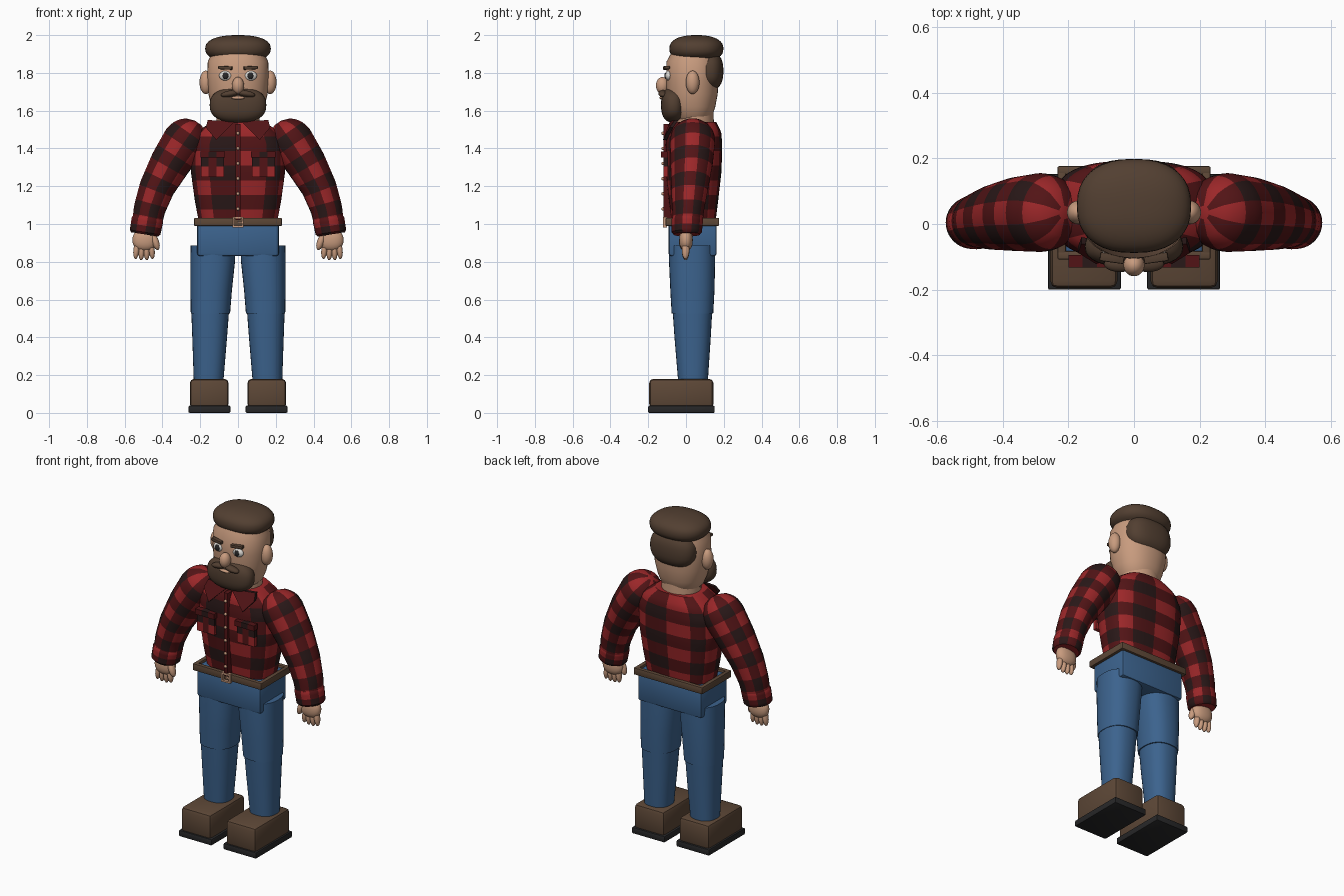
import bpy, bmesh, math
from mathutils import Vector, Euler

if "Cube" in bpy.data.objects:
    bpy.data.objects.remove(bpy.data.objects["Cube"])


def material(name, rgb):
    m = bpy.data.materials.new(name)
    m.diffuse_color = (*rgb, 1)
    m.use_nodes = True
    m.node_tree.nodes["Principled BSDF"].inputs["Base Color"].default_value = m.diffuse_color
    return m


RED = material("bright red", (0.33, 0.02, 0.022))
DARK = material("dark red", (0.085, 0.007, 0.008))
BLACK = material("check black", (0.022, 0.009, 0.009))
DENIM = material("denim blue", (0.045, 0.125, 0.27))
HAIR = material("hair brown", (0.085, 0.05, 0.031))
LEATHER = material("leather brown", (0.11, 0.064, 0.038))
SKIN = material("skin", (0.58, 0.33, 0.21))
SOLE = material("sole black", (0.02, 0.02, 0.021))
WHITE = material("eye white", (0.72, 0.70, 0.66))
PLAID = [RED, DARK, BLACK]


def finish(name, bm, mats, angle=40):
    bmesh.ops.recalc_face_normals(bm, faces=bm.faces)
    me = bpy.data.meshes.new(name)
    bm.to_mesh(me)
    bm.free()
    for m in mats:
        me.materials.append(m)
    ob = bpy.data.objects.new(name, me)
    bpy.context.collection.objects.link(ob)
    bpy.ops.object.select_all(action='DESELECT')
    ob.select_set(True)
    bpy.context.view_layer.objects.active = ob
    bpy.ops.object.shade_smooth_by_angle(angle=math.radians(angle))
    return ob


def spow(v, e):
    return math.copysign(abs(v) ** e, v)


def resample(keys, steps):
    """Even spacing along the path through the ring centres."""
    d = [0]
    for a, b in zip(keys, keys[1:]):
        d.append(d[-1] + (Vector(b[:3]) - Vector(a[:3])).length)
    out, k = [], 0
    for i in range(steps + 1):
        t = d[-1] * i / steps
        while k < len(d) - 2 and t > d[k + 1]:
            k += 1
        f = (t - d[k]) / (d[k + 1] - d[k])
        out.append([p + (q - p) * f for p, q in zip(keys[k], keys[k + 1])])
    return out


def loft(name, keys, mats, n=32, e=1.0, steps=0, check=None, s=1, angle=40):
    """Rings (x, y, z, half width, half depth, tilt in degrees), s mirrors in x."""
    rings = resample(keys, steps) if steps else keys
    bm = bmesh.new()
    loops = []
    for x, y, z, ra, rb, tilt in rings:
        t, loop = math.radians(tilt), []
        for j in range(n):
            a = 2 * math.pi * j / n - math.pi / 2
            c, q = ra * spow(math.cos(a), e), rb * spow(math.sin(a), e)
            loop.append(bm.verts.new((s * (x + c * math.cos(t)), y + q, z + c * math.sin(t))))
        loops.append(loop)
    for i, (l0, l1) in enumerate(zip(loops, loops[1:])):
        for j in range(n):
            f = bm.faces.new((l0[j], l0[(j + 1) % n], l1[(j + 1) % n], l1[j]))
            if check:  # woven plaid: red, dark red, black where bands cross
                f.material_index = (i // check[0]) % 2 + (j // check[1]) % 2
    bm.faces.new(loops[0])
    bm.faces.new(loops[-1])
    return finish(name, bm, mats, angle)


def ball(name, c, r, mat, rot=(0, 0, 0), e=1.0, seg=28):
    bm = bmesh.new()
    bmesh.ops.create_uvsphere(bm, u_segments=seg, v_segments=seg // 2 + 2, radius=1)
    R = Euler([math.radians(a) for a in rot]).to_matrix()
    for v in bm.verts:
        v.co = R @ Vector([spow(v.co[k], e) * r[k] for k in range(3)]) + Vector(c)
    return finish(name, bm, [mat], 60)


def box(name, lo, hi, mat, bevel=0.0, rot=(0, 0, 0), segs=2):
    bm = bmesh.new()
    bmesh.ops.create_cube(bm, size=1)
    c, d = (Vector(lo) + Vector(hi)) / 2, Vector(hi) - Vector(lo)
    for v in bm.verts:
        v.co = Vector([v.co[k] * d[k] for k in range(3)])
    if bevel:
        bmesh.ops.bevel(bm, geom=bm.edges[:], offset=bevel, segments=segs, affect='EDGES', profile=0.5)
    R = Euler([math.radians(a) for a in rot]).to_matrix()
    for v in bm.verts:
        v.co = R @ v.co + c
    return finish(name, bm, [mat], 30)


def side_box(name, s, x0, x1, y0, y1, z0, z1, mat, bevel=0.0, rot=(0, 0, 0)):
    return box(name, (min(s * x0, s * x1), y0, z0), (max(s * x0, s * x1), y1, z1), mat, bevel, rot)


# Shirt body
loft("shirt_body", [(0, .04, 1.0, .205, .115, 0), (0, .04, 1.12, .228, .13, 0),
                    (0, .04, 1.28, .25, .148, 0), (0, .042, 1.42, .25, .15, 0),
                    (0, .044, 1.49, .215, .142, 0), (0, .045, 1.54, .14, .115, 0)],
     PLAID, n=72, e=0.72, steps=28, check=(4, 6))
# Neck and head
loft("neck", [(0, .045, 1.48, .115, .105, 0), (0, .045, 1.6, .115, .1, 0)], [SKIN])
loft("head", [(0, .035, 1.55, .10, .085, 0), (0, .035, 1.575, .122, .105, 0),
              (0, .033, 1.62, .14, .122, 0), (0, .033, 1.69, .157, .135, 0),
              (0, .033, 1.77, .163, .138, 0), (0, .035, 1.86, .16, .138, 0),
              (0, .04, 1.92, .13, .11, 0)], [SKIN], e=0.9, n=40)
# Hair, beard and moustache
ball("top_hair", (0, .055, 1.928), (.174, .143, .072), HAIR, e=0.85, seg=36)
ball("back_hair", (0, .115, 1.81), (.145, .083, .105), HAIR, e=0.8)
ball("beard", (0, -.068, 1.63), (.15, .064, .093), HAIR, e=0.82, seg=32)
ball("lower_lip", (0, -.128, 1.668), (.035, .012, .009), SKIN)
ball("nose", (0, -.125, 1.733), (.032, .034, .045), SKIN)

for s, side in ((-1, "left"), (1, "right")):
    # Face details
    ball(side + "_moustache", (s * .042, -.122, 1.69), (.05, .024, .017), HAIR, rot=(0, s * 10, 0))
    ball(side + "_ear", (s * .17, .035, 1.75), (.034, .036, .062), SKIN)
    ball(side + "_eye", (s * .066, -.092, 1.785), (.034, .018, .026), WHITE)
    ball(side + "_pupil", (s * .066, -.106, 1.785), (.016, .008, .018), SOLE, seg=16)
    side_box(side + "_eyebrow", s, .03, .104, -.117, -.09, 1.818, 1.836, HAIR, .004, (0, s * -3, s * 8))

    # Sleeve and cuff
    loft(side + "_sleeve", [(.212, .035, 1.536, .02, .02, 35), (.222, .035, 1.522, .065, .07, 35),
                            (.238, .035, 1.5, .093, .098, 35), (.258, .035, 1.472, .11, .115, 35),
                            (.283, .035, 1.437, .117, .12, 34), (.36, .03, 1.32, .107, .112, 31),
                            (.43, .02, 1.19, .093, .098, 22), (.468, .012, 1.08, .084, .085, 13),
                            (.488, .006, .97, .076, .076, 8)],
         PLAID, n=40, steps=36, check=(4, 4), s=s, angle=60)
    loft(side + "_cuff", [(.477, .007, 1.035, .078, .079, 9), (.479, .007, 1.025, .084, .084, 9),
                          (.492, .004, .955, .082, .08, 9), (.494, .004, .945, .072, .07, 9)],
         PLAID, n=40, steps=8, check=(4, 4), s=s)
    # Hand with four fingers and a thumb
    ball(side + "_palm", (s * .493, .0, .915), (.066, .036, .058), SKIN, e=0.9)
    for k in range(4):
        ball(f"{side}_finger_{k}", (s * (.457 + .027 * k), -.002, .862 - (.006 if k in (1, 2) else 0)),
             (.016, .02, .048), SKIN, rot=(0, s * (6 - 4 * k), 0), seg=16)
    ball(side + "_thumb", (s * .437, -.015, .905), (.019, .022, .045), SKIN, rot=(0, s * 18, 0), seg=16)

    # Trouser leg: the thigh overlaps the shin at the knee
    loft(side + "_thigh", [(.132, .032, .885, .119, .122, 0), (.134, .032, .8, .118, .122, 0),
                           (.142, .034, .65, .11, .117, 0), (.146, .034, .525, .104, .11, 0)],
         [DENIM], e=0.85, s=s)
    loft(side + "_shin", [(.147, .034, .56, .101, .106, 0), (.15, .035, .4, .092, .096, 0),
                          (.156, .037, .16, .078, .078, 0)], [DENIM], e=0.85, s=s)
    # Boot
    side_box(side + "_boot", s, .05, .255, -.195, .145, .025, .18, LEATHER, .022)
    side_box(side + "_sole", s, .04, .262, -.2, .152, 0, .038, SOLE, .006)

    # Chest pocket: plaid squares under a flap
    for k in range(3):
        for r in range(2):
            side_box(f"{side}_pocket_{k}{r}", s, .075 + .04 * k, .115 + .04 * k, -.119, -.095,
                     1.25 + .055 * r, 1.305 + .055 * r, PLAID[(k + r) % 2 + r % 2])
        side_box(f"{side}_flap_{k}", s, .069 + .0435 * k, .1125 + .0435 * k, -.132, -.095,
                 1.352, 1.385, PLAID[1 + k % 2])

    # Collar wing, a folded triangle
    bm = bmesh.new()
    tri = [(.015, -.085, 1.545), (.16, -.06, 1.55), (.17, -.088, 1.51), (.115, -.122, 1.445)]
    front = [bm.verts.new((s * x, y, z)) for x, y, z in tri]
    back = [bm.verts.new((s * x, y + .02, z)) for x, y, z in tri]
    bm.faces.new(front)
    bm.faces.new(back)
    for i in range(4):
        f = bm.faces.new((front[i], front[(i + 1) % 4], back[(i + 1) % 4], back[i]))
        f.material_index = 1
    finish(side + "_collar", bm, [DARK, BLACK])

# Button strip and buttons
box("button_strip", (-.014, -.119, 1.02), (.014, -.06, 1.53), DARK, .003)
for k in range(6):
    ball(f"button_{k}", (0, -.121, 1.08 + .08 * k), (.009, .01, .009), SKIN, seg=12)

# Hips inside a belt made from four bars
box("hips", (-.216, -.092, .83), (.216, .162, 1.018), DENIM, .014)
box("belt_front", (-.233, -.108, .99), (.233, -.082, 1.032), LEATHER, .005)
box("belt_back", (-.233, .15, .99), (.233, .176, 1.032), LEATHER, .005)
for s, side in ((-1, "left"), (1, "right")):
    side_box(side + "_belt", s, .207, .233, -.106, .174, .99, 1.032, LEATHER, .005)
# Open rectangular buckle
for i, (x0, x1, z0, z1) in enumerate([(-.03, .03, 1.028, 1.038), (-.03, .03, .982, .992),
                                      (-.03, -.02, .982, 1.038), (.02, .03, .982, 1.038),
                                      (-.004, .02, 1.006, 1.014)]):
    box(f"buckle_{i}", (x0, -.122, z0), (x1, -.1, z1), SKIN)
